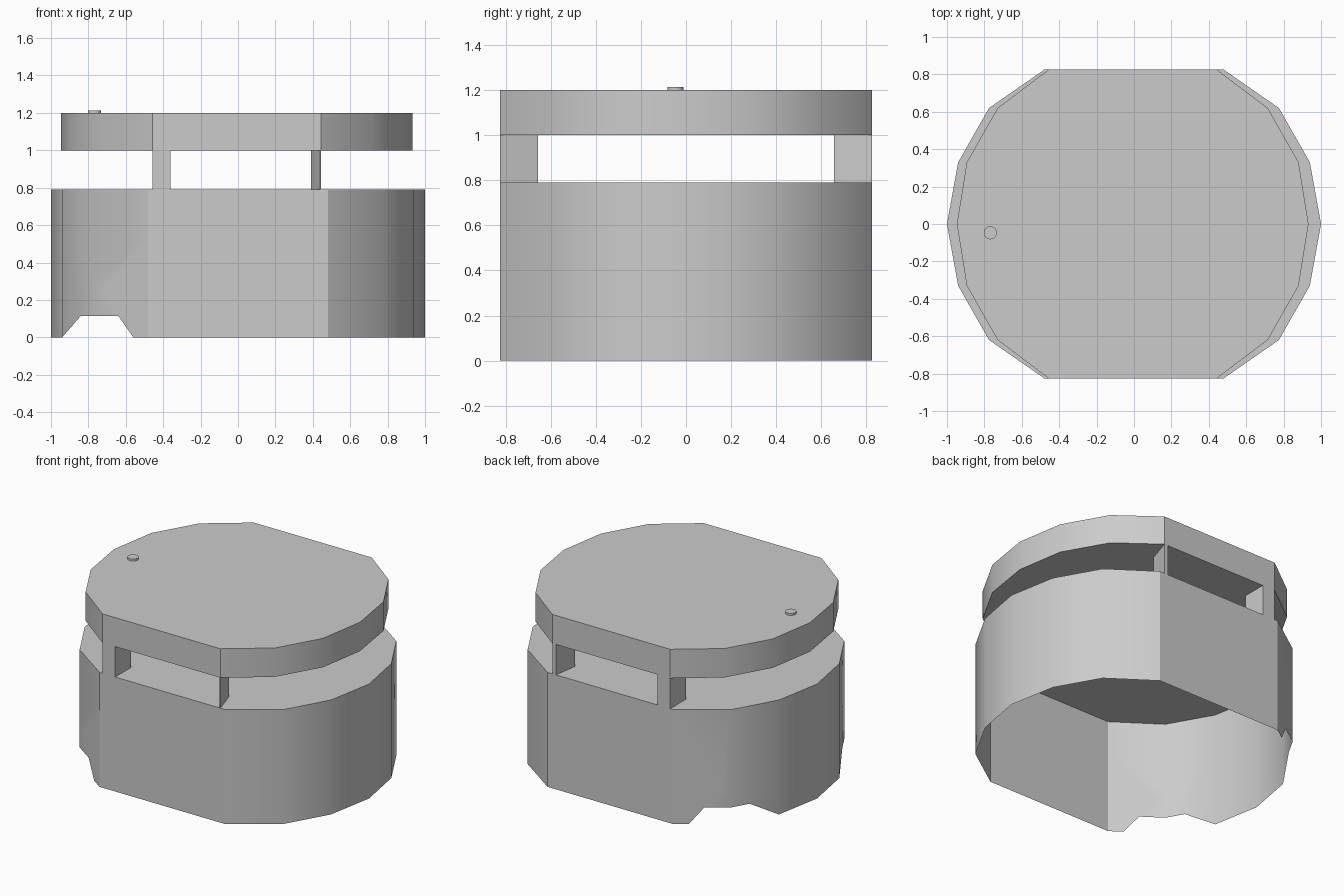
import bpy, bmesh, math
from mathutils import Vector

cube = bpy.data.objects.get("Cube")
if cube:
    bpy.data.objects.remove(cube, do_unlink=True)

grey = bpy.data.materials.new("plain grey")
grey.use_nodes = True
colour = (0.6, 0.6, 0.6, 1)
grey.diffuse_color = colour
grey.node_tree.nodes["Principled BSDF"].inputs["Base Color"].default_value = colour


def outline(quarter, shift=0):
    """Mirror a quarter profile (side tip first) into a closed loop."""
    half = quarter + [(-x, y) for x, y in reversed(quarter)]
    loop = half + [(x, -y) for x, y in reversed(half[1:-1])]
    return [(x + shift, y) for x, y in loop]


def prism(name, points, z0, z1, open_base=False, edit=None):
    bm = bmesh.new()
    base = bm.faces.new([bm.verts.new((x, y, z0)) for x, y in points])
    result = bmesh.ops.extrude_face_region(bm, geom=[base], use_keep_orig=True)
    top = [v for v in result["geom"] if isinstance(v, bmesh.types.BMVert)]
    bmesh.ops.translate(bm, verts=top, vec=(0, 0, z1 - z0))
    bmesh.ops.recalc_face_normals(bm, faces=bm.faces[:])
    if open_base:
        bmesh.ops.delete(bm, geom=[base], context='FACES_ONLY')
    if edit:
        edit(bm)
    mesh = bpy.data.meshes.new(name)
    bm.to_mesh(mesh)
    bm.free()
    mesh.materials.append(grey)
    obj = bpy.data.objects.new(name, mesh)
    bpy.context.collection.objects.link(obj)
    bpy.ops.object.select_all(action='DESELECT')
    obj.select_set(True)
    bpy.context.view_layer.objects.active = obj
    bpy.ops.object.shade_smooth_by_angle(angle=math.radians(31))
    return obj


def cut_notches(bm):
    """Cut a trapezoid notch through the lower front and back walls."""
    planes = [(Vector((-0.75, 0, 0.115)), Vector((0, 0, 1))),
              (Vector((-0.94, 0, 0)), Vector((-0.115, 0, 0.1))),
              (Vector((-0.56, 0, 0)), Vector((0.115, 0, 0.08)))]
    for co, no in planes:
        faces = [f for f in bm.faces if f.calc_center_median().x < -0.45]
        geom = faces + list({e for f in faces for e in f.edges}) \
            + list({v for f in faces for v in f.verts})
        bmesh.ops.bisect_plane(bm, geom=geom, dist=0.0001, plane_co=co, plane_no=no)
    gone = [f for f in bm.faces
            if all((f.calc_center_median() - co).dot(no) < -0.0001 for co, no in planes)]
    bmesh.ops.delete(bm, geom=gone, context='FACES')


# Hollow body, open underneath
body = outline([(1, 0), (0.94, 0.33), (0.775, 0.62), (0.48, 0.825)])
prism("body_shell", body, 0, 0.79, open_base=True, edit=cut_notches)

# Lid
lid = outline([(0.94, 0), (0.887, 0.33), (0.722, 0.62), (0.45, 0.825)], -0.007)
prism("lid", lid, 1.0, 1.2)

# Posts: square ones on the right, thin wedges on the left
for side, s in (("front", -1), ("back", 1)):
    prism(side + "_right_post", [(-0.457, 0.825 * s), (-0.36, 0.825 * s),
                                 (-0.36, 0.655 * s), (-0.457, 0.655 * s)], 0.79, 1.0)
    inner = 0.438 if s < 0 else 0.415
    prism(side + "_left_post", [(0.443, 0.825 * s), (inner, 0.825 * s),
                                (0.39, 0.655 * s)], 0.79, 1.0)

# Small round button on the lid
ring = [(-0.768 + 0.035 * math.cos(math.tau * i / 24),
         -0.047 + 0.035 * math.sin(math.tau * i / 24)) for i in range(24)]
prism("button", ring, 1.2, 1.214)
